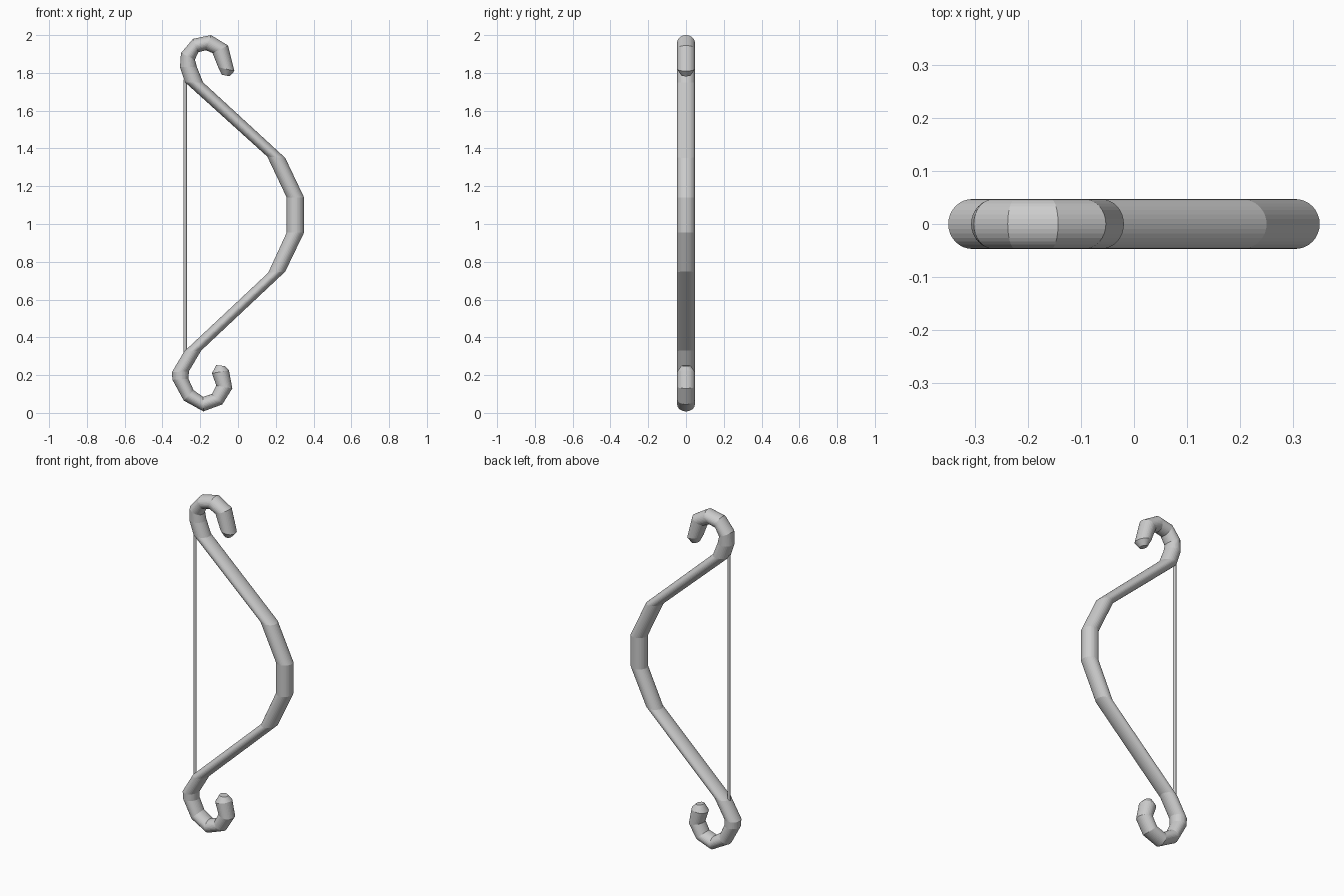
import bpy, bmesh, math
from mathutils import Vector

cube = bpy.data.objects.get("Cube")
if cube:
    bpy.data.objects.remove(cube)


def make_material(name, color):
    mat = bpy.data.materials.new(name)
    mat.use_nodes = True
    mat.diffuse_color = color
    mat.node_tree.nodes["Principled BSDF"].inputs["Base Color"].default_value = color
    return mat


grey = make_material("pale grey", (0.6, 0.6, 0.6, 1))
SIDES = 32
DEPTH = 0.047


def sweep(name, rings):
    """Skin a tube through elliptical rings: (outer x, z, inner x, z, half depth)."""
    bm = bmesh.new()
    loops = []
    for ox, oz, ix, iz, depth in rings:
        outer, inner = Vector((ox, 0, oz)), Vector((ix, 0, iz))
        centre, half = (outer + inner) / 2, (outer - inner) / 2
        loop = []
        for i in range(SIDES):
            a = math.tau * i / SIDES
            loop.append(bm.verts.new(centre + half * math.cos(a)
                                     + Vector((0, depth * math.sin(a), 0))))
        loops.append(loop)
    for a, b in zip(loops, loops[1:]):
        for i in range(SIDES):
            j = (i + 1) % SIDES
            bm.faces.new((a[i], a[j], b[j], b[i]))
    bm.faces.new(loops[0])
    bm.faces.new(loops[-1])
    bmesh.ops.recalc_face_normals(bm, faces=bm.faces)
    mesh = bpy.data.meshes.new(name)
    bm.to_mesh(mesh)
    bm.free()
    mesh.materials.append(grey)
    obj = bpy.data.objects.new(name, mesh)
    bpy.context.collection.objects.link(obj)
    return obj


# Bow body from the upper curl down to the lower curl
D = DEPTH
sweep("bow_limbs", [
    # upper curl, starting at its blunt tip
    (-0.045, 1.782, -0.085, 1.79, 0.024),
    (-0.019, 1.81, -0.105, 1.83, D),
    (-0.053, 1.945, -0.135, 1.905, D),
    (-0.143, 2.0, -0.17, 1.92, D),
    (-0.238, 1.98, -0.21, 1.91, D),
    (-0.302, 1.905, -0.228, 1.87, D),
    (-0.307, 1.83, -0.217, 1.83, D),
    (-0.28, 1.75, -0.185, 1.75, D),
    # limbs and grip
    (0.155, 1.357, 0.25, 1.35, D),
    (0.258, 1.14, 0.35, 1.14, D),
    (0.258, 0.955, 0.35, 0.955, D),
    (0.16, 0.742, 0.25, 0.748, D),
    (-0.285, 0.325, -0.195, 0.33, D),
    # lower curl, ending at its blunt tip
    (-0.35, 0.215, -0.26, 0.22, D),
    (-0.347, 0.175, -0.262, 0.18, D),
    (-0.287, 0.065, -0.235, 0.12, D),
    (-0.183, 0.008, -0.185, 0.085, D),
    (-0.083, 0.045, -0.138, 0.1, D),
    (-0.03, 0.13, -0.115, 0.145, D),
    (-0.048, 0.225, -0.138, 0.21, D),
    (-0.07, 0.248, -0.115, 0.253, 0.024),
])

# Bowstring
bpy.ops.mesh.primitive_cylinder_add(vertices=12, radius=0.009, depth=1.45,
                                    location=(-0.28, 0, 1.04))
string = bpy.context.object
string.name = "bowstring"
string.data.materials.append(grey)
